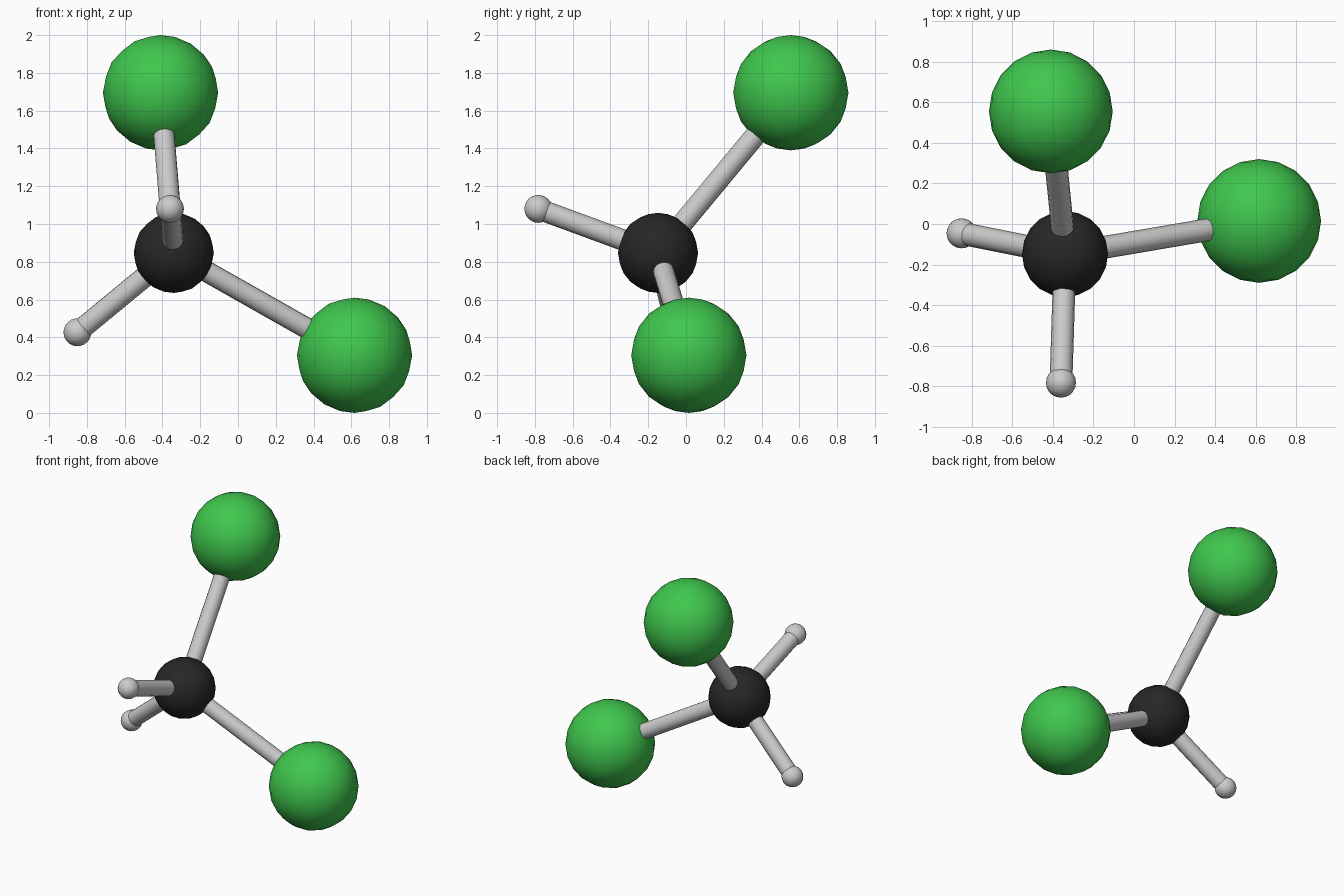
import bpy
from mathutils import Vector

if "Cube" in bpy.data.objects:
    bpy.data.objects.remove(bpy.data.objects["Cube"])


def material(name, color):
    m = bpy.data.materials.new(name)
    m.diffuse_color = color
    m.use_nodes = True
    m.node_tree.nodes["Principled BSDF"].inputs["Base Color"].default_value = m.diffuse_color
    return m


green = material("green", (0.05, 0.57, 0.075, 1))
black = material("black", (0.02, 0.02, 0.02, 1))


def ball(name, center, radius, mat=None):
    bpy.ops.mesh.primitive_ico_sphere_add(subdivisions=3, radius=radius, location=center)
    ob = bpy.context.object
    ob.name = name
    if mat:
        ob.data.materials.append(mat)
    bpy.ops.object.shade_smooth()


def bond(name, start, end, radius=0.056):
    a, b = Vector(start), Vector(end)
    bpy.ops.mesh.primitive_cylinder_add(vertices=16, radius=radius, depth=(b - a).length,
                                        location=(a + b) / 2)
    ob = bpy.context.object
    ob.name = name
    ob.rotation_mode = 'QUATERNION'
    ob.rotation_quaternion = (b - a).to_track_quat('Z', 'Y')
    bpy.ops.object.shade_smooth_by_angle()


# central atom
carbon = (-0.34, -0.148, 0.847)
ball("carbon_atom", carbon, 0.212, black)

# four outer atoms, each joined to the centre by a rod
outer = [
    ("upper_chlorine", (-0.41, 0.555, 1.695), 0.305, green),
    ("lower_chlorine", (0.617, 0.015, 0.305), 0.305, green),
    ("front_hydrogen", (-0.36, -0.782, 1.08), 0.074, None),
    ("left_hydrogen", (-0.85, -0.046, 0.427), 0.074, None),
]
for name, pos, radius, mat in outer:
    ball(name + "_atom", pos, radius, mat)
    bond(name + "_bond", carbon, pos)
